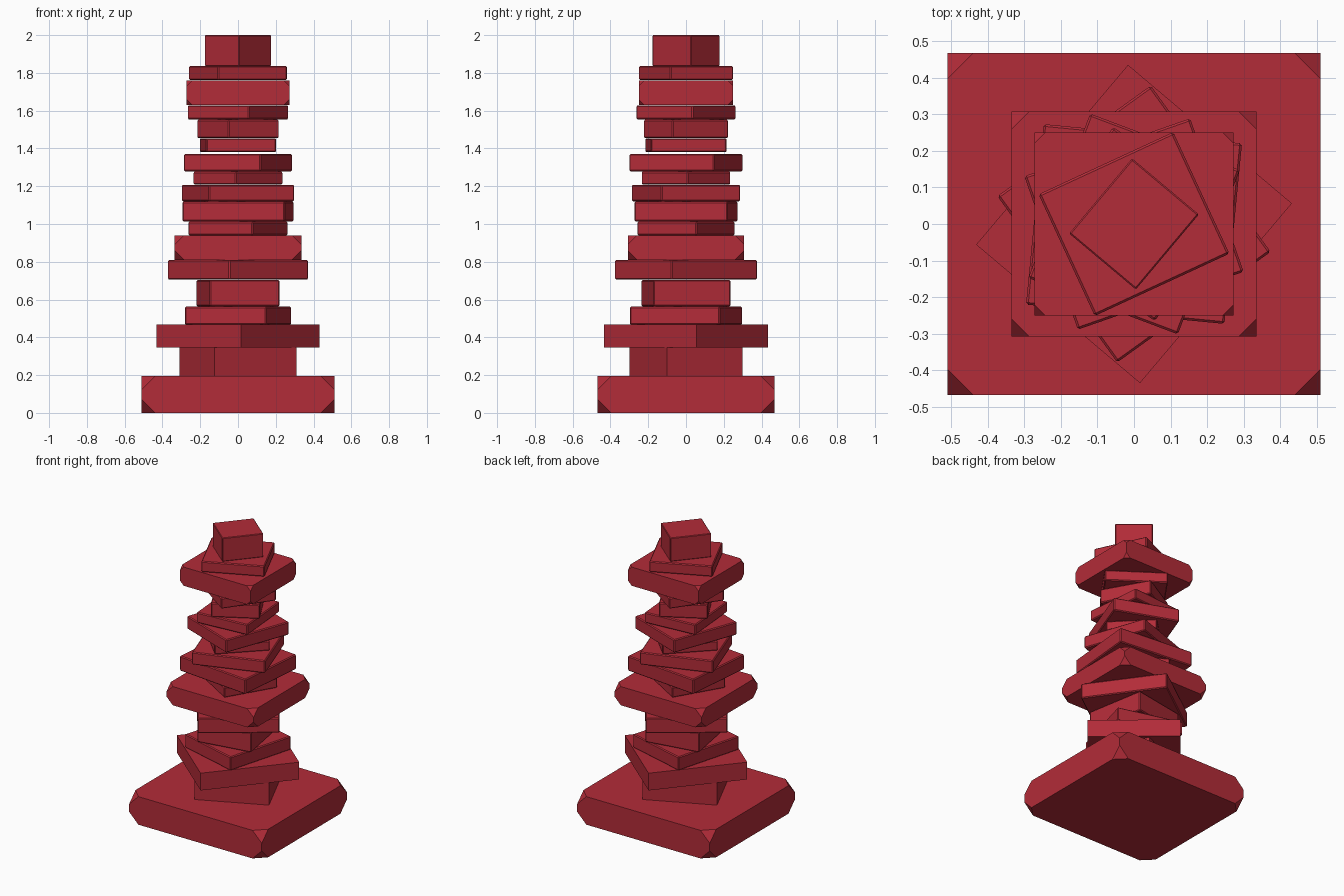
import bpy, bmesh, math
from mathutils import Vector, Matrix

red = bpy.data.materials.new("red")
red.diffuse_color = (0.45, 0.025, 0.04, 1)


def slab(name, z0, z1, w, d, angle, bevel, corners_only=False):
    """Box with cut edges (or only cut corners), turned about z."""
    bm = bmesh.new()
    bmesh.ops.create_cube(bm, size=1)
    bmesh.ops.scale(bm, vec=(w, d, z1 - z0), verts=bm.verts)
    if bevel:
        bmesh.ops.bevel(bm, geom=bm.verts[:] if corners_only else bm.edges[:],
                        offset=bevel, segments=1, profile=0.5,
                        affect='VERTICES' if corners_only else 'EDGES')
    bmesh.ops.transform(bm, verts=bm.verts,
                        matrix=Matrix.Translation((0, 0, (z0 + z1) / 2))
                        @ Matrix.Rotation(angle, 4, 'Z'))
    bmesh.ops.recalc_face_normals(bm, faces=bm.faces)
    me = bpy.data.meshes.new(name)
    bm.to_mesh(me)
    bm.free()
    me.materials.append(red)
    bpy.context.collection.objects.link(bpy.data.objects.new(name, me))


# square-on slabs with cut corners: z range, width, depth, cut
slab("base_slab", 0, 0.195, 1.02, 0.935, 0, 0.071, True)
slab("middle_slab", 0.81, 0.94, 0.67, 0.616, 0, 0.049, True)
slab("upper_slab", 1.63, 1.76, 0.544, 0.5, 0, 0.03, True)

# twisted stones: z range, front corner (x, y), right corner (x, y), bevel
stones = [
    (0.195, 0.347, -0.125, -0.300, 0.308, -0.100, 0),
    (0.347, 0.467, 0.016, -0.435, 0.431, 0.056, 0),
    (0.467, 0.562, 0.150, -0.298, 0.282, 0.178, 0.006),
    (0.564, 0.703, -0.150, -0.237, 0.221, -0.172, 0.006),
    (0.705, 0.810, -0.047, -0.379, 0.372, -0.077, 0.006),
    (0.940, 1.012, 0.077, -0.260, 0.266, 0.056, 0.006),
    (1.014, 1.118, 0.247, -0.273, 0.295, 0.220, 0.006),
    (1.120, 1.207, -0.152, -0.288, 0.301, -0.130, 0.006),
    (1.209, 1.277, -0.012, -0.239, 0.238, 0.008, 0.006),
    (1.279, 1.370, 0.120, -0.301, 0.289, 0.148, 0.006),
    (1.380, 1.453, -0.167, -0.216, 0.204, -0.185, 0.006),
    (1.454, 1.552, -0.050, -0.224, 0.219, -0.072, 0.006),
    (1.554, 1.628, 0.056, -0.266, 0.268, 0.034, 0.006),
    (1.762, 1.836, -0.107, -0.251, 0.261, -0.081, 0.006),
    (1.836, 2.000, 0.005, -0.179, 0.177, 0.026, 0.004),
]
for i, (z0, z1, ax, ay, bx, by, bevel) in enumerate(stones, 1):
    a, b = Vector((ax, ay)), Vector((bx, by))
    side = b - a
    slab(f"twisted_stone_{i:02d}", z0, z1, side.length, (a + b).length,
         math.atan2(side.y, side.x), bevel)
